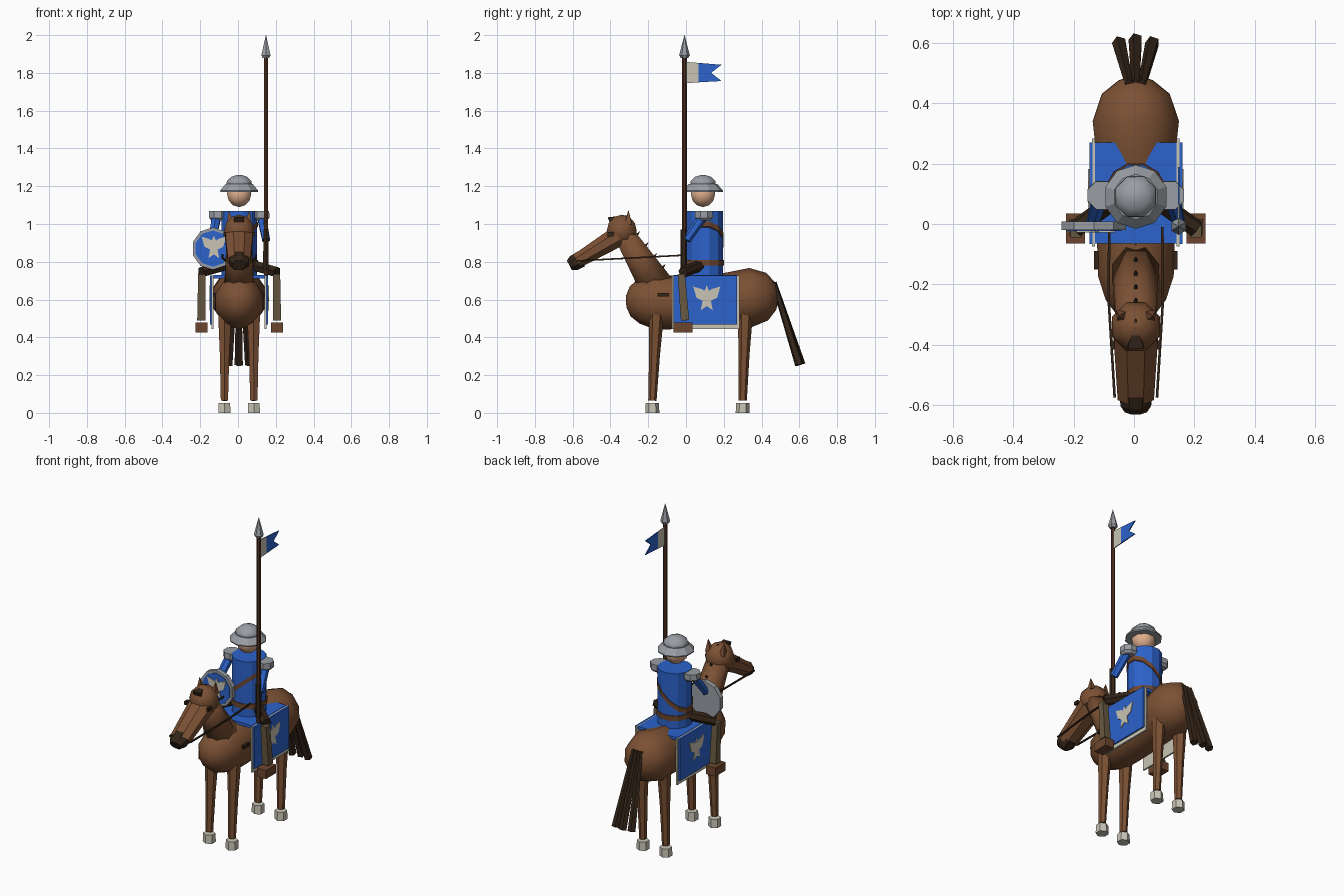
import bpy, bmesh, math
from mathutils import Vector

if "Cube" in bpy.data.objects:
    bpy.data.objects.remove(bpy.data.objects["Cube"])


def material(name, r, g, b):
    m = bpy.data.materials.new(name)
    m.diffuse_color = (r, g, b, 1)
    m.use_nodes = True
    m.node_tree.nodes["Principled BSDF"].inputs["Base Color"].default_value = m.diffuse_color
    return m


HORSE = material("horse_brown", .20, .082, .034)
DARK = material("dark_brown", .034, .018, .009)
BLUE = material("blue_cloth", .025, .125, .60)
CREAM = material("cream", .58, .55, .46)
STEEL = material("steel_grey", .32, .34, .37)
SKIN = material("skin", .75, .43, .27)
OLIVE = material("olive_trousers", .14, .10, .053)
LEATHER = material("leather", .155, .062, .028)
WOOD = material("lance_wood", .085, .032, .015)


def build(name, verts, faces, mat, smooth=False):
    bm = bmesh.new()
    vs = [bm.verts.new(v) for v in verts]
    for f in faces:
        bm.faces.new([vs[i] for i in f])
    bmesh.ops.recalc_face_normals(bm, faces=bm.faces)
    for f in bm.faces:
        f.smooth = smooth
    me = bpy.data.meshes.new(name)
    bm.to_mesh(me)
    bm.free()
    me.materials.append(mat)
    ob = bpy.data.objects.new(name, me)
    bpy.context.collection.objects.link(ob)
    return ob


def tube(name, pts, radii, mat, sides=6, smooth=False):
    """Closed tube through pts; a radius is a number or (sideways, other)."""
    pts = [Vector(p) for p in pts]
    d = (pts[-1] - pts[0]).normalized()
    u = Vector((1, 0, 0))
    u = (u - d * u.dot(d)).normalized()
    w = d.cross(u)
    verts, faces = [], []
    for p, r in zip(pts, radii):
        ru, rw = r if isinstance(r, tuple) else (r, r)
        for i in range(sides):
            a = 2 * math.pi * (i + .5) / sides
            verts.append(p + u * ru * math.cos(a) + w * rw * math.sin(a))
    for k in range(len(pts) - 1):
        for i in range(sides):
            j = (i + 1) % sides
            faces.append((k * sides + i, k * sides + j, (k + 1) * sides + j, (k + 1) * sides + i))
    faces.append(tuple(range(sides)))
    faces.append(tuple(range((len(pts) - 1) * sides, len(pts) * sides)))
    return build(name, verts, faces, mat, smooth)


def lathe(name, x, y, profile, mat, sides=8, smooth=False):
    return tube(name, [(x, y, z) for r, z in profile], [r for r, z in profile], mat, sides, smooth)


def ball(name, c, r, mat, sides=8, rings=6):
    prof = [(max(.002, r * math.sin(math.pi * k / rings)), c[2] - r * math.cos(math.pi * k / rings))
            for k in range(rings + 1)]
    return lathe(name, c[0], c[1], prof, mat, sides, True)


def box(name, lo, hi, mat):
    v = [(x, y, z) for x in (lo[0], hi[0]) for y in (lo[1], hi[1]) for z in (lo[2], hi[2])]
    f = [(0, 1, 3, 2), (4, 5, 7, 6), (0, 1, 5, 4), (2, 3, 7, 6), (0, 2, 6, 4), (1, 3, 7, 5)]
    return build(name, v, f, mat)


def plate(name, pts, axis, a, b, mat):
    """Flat outline of (across, height) points, thickened from a to b along x or y."""
    n = len(pts)
    v = [(t, p, q) if axis == 'x' else (p, t, q) for t in (a, b) for p, q in pts]
    f = [tuple(range(n)), tuple(range(n, 2 * n))]
    f += [(i, (i + 1) % n, n + (i + 1) % n, n + i) for i in range(n)]
    return build(name, v, f, mat)


def band(name, z, slope, r, h, t, mat, n=12):
    """Ring around the torso, sheared sideways by slope."""
    v, f = [], []
    for i in range(n):
        a = 2 * math.pi * (i + .5) / n
        for rr, dz in ((r, -h), (r, h), (r - t, h), (r - t, -h)):
            x = rr * math.cos(a)
            v.append((x, .1 + rr * math.sin(a), z + slope * x + dz))
        for k in range(4):
            f.append((i * 4 + k, i * 4 + (k + 1) % 4, (i + 1) % n * 4 + (k + 1) % 4, (i + 1) % n * 4 + k))
    return build(name, v, f, mat)


def bird(cx, cz, s):
    half = [(0, .07), (.012, .042), (.03, .052), (.072, .064), (.055, .005),
            (.022, -.012), (.032, -.062), (0, -.04)]
    full = half + [(-x, z) for x, z in half[-2:0:-1]]
    return [(cx + x * s, cz + z * s) for x, z in full]


# Horse body, neck and head
body = [(-.317, .59, .03, .03), (-.295, .59, .07, .08), (-.25, .59, .105, .117), (-.17, .587, .132, .145),
        (-.05, .585, .135, .142), (.1, .585, .13, .14), (.23, .6, .137, .145), (.34, .61, .15, .157),
        (.43, .615, .118, .126), (.475, .617, .06, .072), (.487, .617, .025, .03)]
tube("horse_body", [(0, y, z) for y, z, a, b in body], [(a, b) for y, z, a, b in body], HORSE, 10, True)
tube("horse_neck", [(0, -.15, .66), (0, -.33, .95)], [(.085, .1), (.07, .058)], HORSE, 8, True)
ball("horse_head", (0, -.34, .963), .086, HORSE)
tube("horse_snout", [(0, -.36, .935), (0, -.575, .805)], [(.08, .06), (.065, .042)], HORSE, 8)
tube("horse_muzzle", [(0, -.555, .815), (0, -.595, .793), (0, -.618, .782)], [(.058, .047), (.055, .045), (.04, .03)], DARK, 8)
tube("forelock", [(0, -.405, 1.01), (0, -.315, 1.045)], [.038, .003], DARK, 4)
for k in range(5):
    y, z = -.27 + k * .045, .925 - k * .058
    tube(f"mane_tuft_{k}", [(0, y - .02, z - .02), (0, y + .025, z + .035)], [.025, .002], DARK, 4)

# Tail strands
for k, x in enumerate((-.055, 0, .055)):
    e = .01 * (x == 0)
    tube(f"tail_strand_{k}", [(x * .4, .465, .69), (x, .6 + e, .255)], [.015, .024], DARK, 5)

# Parts on both sides
for s, side in ((1, "left"), (-1, "right")):
    tube(f"{side}_horse_ear", [(s * .047, -.305, 1.0), (s * .055, -.305, 1.07)], [.026, .002], HORSE, 4)
    box(f"{side}_horse_eye", (s * .07, -.415, .935), (s * .084, -.385, .957), DARK)
    pts = [(s * .07, -.575, .805), (s * .09, -.25, .822), (s * .088, -.01, .835)]
    for k in (0, 1):
        tube(f"{side}_rein_{k}", pts[k:k + 2], [.006, .006], DARK, 4)
    box(f"{side}_breast_buckle", (s * .12, -.15, .615), (s * .138, -.09, .636), DARK)
    # Horse legs and hooves
    for pos, yt, yb in (("front", -.155, -.178), ("rear", .315, .3)):
        tube(f"{side}_{pos}_horse_leg", [(s * .076, yt, .56), (s * .077, (yt + yb) / 2, .31), (s * .078, yb, .065)],
             [.042, .029, .022], HORSE)
        lathe(f"{side}_{pos}_hoof", s * .078, yb, [(.037, 0), (.035, .053)], CREAM, 6)
    # Saddle cloth side with cream border and bird emblem
    box(f"{side}_cloth_border", (s * .135, -.075, .445), (s * .145, .283, .727), CREAM)
    box(f"{side}_cloth_panel", (s * .144, -.067, .468), (s * .154, .27, .728), BLUE)
    plate(f"{side}_cloth_emblem", bird(.11, .605, 1), 'x', s * .153, s * .158, CREAM)
    # Rider leg and boot
    tube(f"{side}_thigh", [(s * .06, .085, .785), (s * .2, -.015, .745)], [.03, .03], DARK)
    tube(f"{side}_shin", [(s * .198, -.025, .735), (s * .2, -.005, .49)], [.027, .031], OLIVE, 4)
    box(f"{side}_boot", (s * .168, -.065, .425), (s * .231, .034, .478), LEATHER)
    # Rider arm and shoulder guard
    lathe(f"{side}_shoulder_guard", s * .113, .095, [(.036, 1.018), (.051, 1.033), (.05, 1.068)], STEEL, 8)
    tube(f"{side}_arm", [(s * .12, .085, 1.035), (s * .143, .002, .915)], [.027, .023], BLUE)

box("saddle_cloth_top", (-.135, -.065, .712), (.135, .27, .73), BLUE)

# Rider torso, straps, head and helmet
lathe("rider_torso", 0, .1, [(.098, .725), (.098, 1.07)], BLUE, 12, False)
band("belt", .795, 0, .104, .015, .012, LEATHER)
band("shoulder_strap", .915, .85, .103, .014, .01, LEATHER)
ball("rider_head", (0, .09, 1.16), .07, SKIN)
lathe("helmet_brim", 0, .09, [(.105, 1.17), (.106, 1.177), (.075, 1.212), (.06, 1.212)], STEEL, 10)
lathe("helmet_dome", 0, .09, [(.074, 1.205), (.07, 1.228), (.045, 1.25), (.012, 1.26)], STEEL, 8, True)

# Round shield with emblem
tube("shield", [(-.139, .008, .87), (-.139, -.02, .87)], [.112, .112], STEEL, 10)
tube("shield_face", [(-.139, -.019, .87), (-.139, -.024, .87)], [.096, .096], BLUE, 10)
plate("shield_emblem", bird(-.134, .875, .9), 'y', -.023, -.028, CREAM)

# Lance with grip, tip and swallow-tailed pennant
lathe("lance_shaft", .142, -.008, [(.012, .72), (.012, 1.89)], WOOD, 6)
lathe("lance_grip", .142, -.012, [(.017, .76), (.016, .97)], DARK, 6)
lathe("lance_tip", .142, -.008, [(.02, 1.88), (.028, 1.893), (.001, 2.0)], STEEL, 6)
plate("pennant_base", [(0, 1.745), (.065, 1.75), (.065, 1.853), (0, 1.858)], 'x', .139, .145, CREAM)
plate("pennant_tail", [(.065, 1.75), (.188, 1.757), (.133, 1.8), (.188, 1.843), (.065, 1.853)], 'x', .139, .145, BLUE)

# Centre the whole model, allowing for the shield's overhang
for ob in bpy.context.collection.objects:
    ob.location.x = .006
